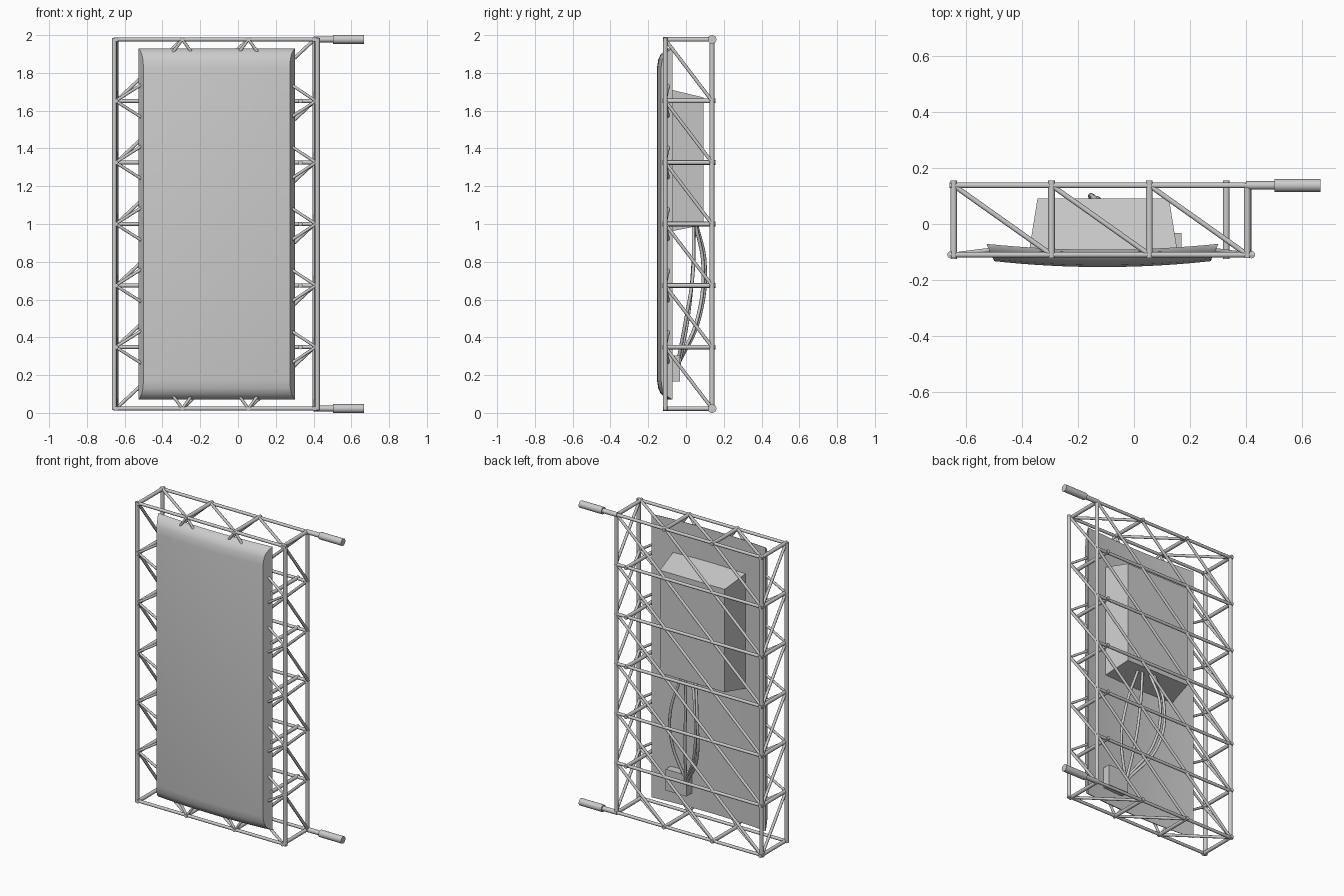
import bpy, bmesh
from mathutils import Vector

if "Cube" in bpy.data.objects:
    bpy.data.objects.remove(bpy.data.objects["Cube"])

XL, XR, YF, YB = -0.65, 0.408, -0.11, 0.138
Z0, Z1 = 0.023, 1.977
LEVELS = [Z0 + (Z1 - Z0) * i / 6 for i in range(7)]
COLS = [-0.645, -0.295, 0.055, 0.405]


def finish(name, bm, smooth=True):
    bmesh.ops.recalc_face_normals(bm, faces=bm.faces)
    me = bpy.data.meshes.new(name)
    bm.to_mesh(me)
    bm.free()
    ob = bpy.data.objects.new(name, me)
    bpy.context.collection.objects.link(ob)
    if smooth:
        bpy.ops.object.select_all(action='DESELECT')
        ob.select_set(True)
        bpy.context.view_layer.objects.active = ob
        bpy.ops.object.shade_smooth_by_angle(angle=0.6)
    return ob


def tubes(name, segments, r, sides=12):
    """One object made of straight round bars between point pairs."""
    bm = bmesh.new()
    for a, b in segments:
        a, b = Vector(a), Vector(b)
        d = b - a
        geo = bmesh.ops.create_cone(bm, cap_ends=True, segments=sides, radius1=r,
                                    radius2=r, depth=d.length)
        m = d.to_track_quat('Z', 'Y').to_matrix().to_4x4()
        m.translation = (a + b) / 2
        bmesh.ops.transform(bm, matrix=m, verts=geo['verts'])
    return finish(name, bm)


# corner posts
tubes("corner_posts", [((x, y, Z0 - 0.008), (x, y, Z1 + 0.008)) for x, y in
                       ((-0.655, YF), (-0.645, YB), (0.42, YF), (XR, YB))], 0.013)

# long bars: top and bottom front rails, and a back rail at every level
tubes("front_rails", [((XL - 0.01, YF, z), (0.43, YF, z)) for z in (Z0, Z1)], 0.01)
tubes("back_rails", [((XL - 0.01, YB, z), (XR + 0.01, YB, z)) for z in LEVELS], 0.01)

# depth bars on the top and bottom frames, and at each side level
bars = [((x, -0.122, z), (x, 0.135 if x > 0.3 else 0.155, z)) for x in COLS for z in (Z0, Z1)]
bars += [((x, -0.125, z), (x, 0.155, z)) for x in (-0.645, 0.33) for z in LEVELS[1:-1]]
tubes("depth_bars", bars, 0.012)

# diagonal bracing on the top, bottom, sides and back
diag = []
for i in range(3):
    diag += [((COLS[i], YB, z), (COLS[i + 1], YF, z)) for z in (Z0, Z1)]
    for j in range(6):
        diag.append(((COLS[i], YB, LEVELS[j]), (COLS[i + 1], YB, LEVELS[j + 1])))
for j in range(6):
    diag += [((x, YF, LEVELS[j + 1]), (x, YB, LEVELS[j])) for x in (-0.648, 0.412)]
tubes("diagonal_braces", diag, 0.009)

# short V struts holding the panel
struts = []
for s in (-1, 1):
    for z in LEVELS[1:-1]:
        struts += [((-0.648, YF, z), (-0.49, -0.09, z + s * 0.1)),
                   ((0.412, YF, z), (0.26, -0.09, z + s * 0.1))]
    for x in COLS[1:3]:
        struts += [((x, YF, Z1), (x + s * 0.06, -0.105, 1.895)),
                   ((x, YF, Z0), (x + s * 0.06, -0.105, 0.105))]
tubes("panel_struts", struts, 0.008)

# hinge rods and their sleeves
tubes("hinge_rods", [((0.4, YB, z), (0.52, YB, z)) for z in (Z0, Z1)], 0.015, 16)
tubes("hinge_sleeves", [((0.503, YB, z), (0.667, YB, z)) for z in (Z0, Z1)], 0.023, 20)

# bowed panel with rounded top and bottom and bevelled long sides
XC, N = -0.113, 16
half = [(-0.094, 0.07), (-0.117, 0.085), (-0.135, 0.103), (-0.147, 0.13), (-0.154, 0.175)]
profile = half + [(y, 2.0 - z) for y, z in reversed(half)]
bm = bmesh.new()
rings = []
for y, z in profile:
    ring = []
    for base, hw, sgn in ((y, 0.415 - 0.028 * (-0.092 - y) / 0.062, 1), (-0.092, 0.415, -1)):
        for i in range(N + 1):
            t = sgn * (2 * i / N - 1)
            ring.append(bm.verts.new((XC + hw * t, base + 0.021 * t * t, z)))
    rings.append(ring)
for a, b in zip(rings, rings[1:]):
    n = len(a)
    for i in range(n):
        bm.faces.new((a[i], a[(i + 1) % n], b[(i + 1) % n], b[i]))
for r in (rings[0], rings[-1]):
    for i in range(N):
        bm.faces.new((r[i], r[i + 1], r[2 * N - i], r[2 * N + 1 - i]))
finish("panel", bm)


def frustum(name, near, far, y0, y1):
    """Box whose x/z rectangle changes from near (at y0) to far (at y1)."""
    bm = bmesh.new()
    bmesh.ops.create_cube(bm, size=2)
    for v in bm.verts:
        x0, x1, z0, z1 = near if v.co.y < 0 else far
        v.co = (x0 if v.co.x < 0 else x1, y0 if v.co.y < 0 else y1, z0 if v.co.z < 0 else z1)
    return finish(name, bm, False)


# housing on the back, and the connector box below it
frustum("rear_housing", (-0.375, 0.155, 0.958, 1.715), (-0.345, 0.125, 0.995, 1.67), -0.095, 0.092)
frustum("connector_box", (0.02, 0.17, 0.165, 0.305), (0.02, 0.17, 0.165, 0.305), -0.095, -0.032)

# hanging cables from the housing to the connector box
paths = [
    [(0.0, 0.04, 1.0), (0.09, 0.035, 0.72), (0.1, 0.0, 0.5), (0.03, -0.045, 0.26)],
    [(-0.03, 0.045, 1.0), (-0.02, 0.035, 0.75), (-0.0, 0.01, 0.5), (0.03, -0.04, 0.24)],
    [(-0.08, 0.05, 1.0), (-0.13, 0.09, 0.78), (-0.1, 0.06, 0.5), (0.025, -0.04, 0.27)],
    [(-0.11, 0.055, 1.0), (-0.15, 0.1, 0.8), (-0.13, 0.07, 0.5), (0.025, -0.045, 0.25)],
]
cu = bpy.data.curves.new("cables", 'CURVE')
cu.dimensions = '3D'
cu.bevel_depth = 0.009
cu.bevel_resolution = 2
cu.use_fill_caps = True
for path in paths:
    sp = cu.splines.new('BEZIER')
    sp.bezier_points.add(len(path) - 1)
    for p, co in zip(sp.bezier_points, path):
        p.co = co
        p.handle_left_type = p.handle_right_type = 'AUTO'
bpy.context.collection.objects.link(bpy.data.objects.new("cables", cu))
